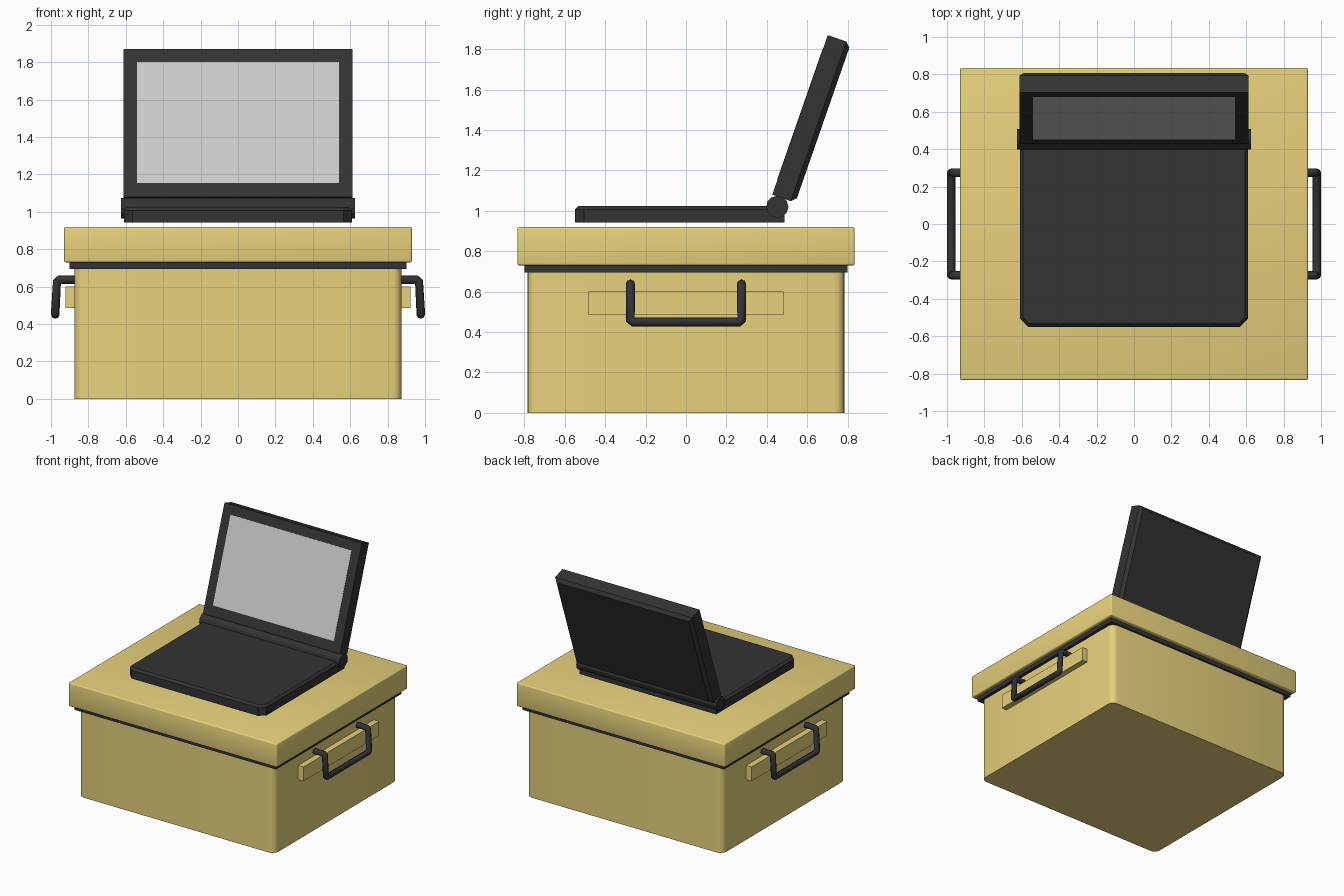
import bpy, bmesh
from math import atan2, hypot
from mathutils import Vector, Matrix

if "Cube" in bpy.data.objects:
    bpy.data.objects.remove(bpy.data.objects["Cube"])


def material(name, rgb):
    m = bpy.data.materials.new(name)
    m.diffuse_color = (*rgb, 1)
    m.use_nodes = True
    m.node_tree.nodes["Principled BSDF"].inputs["Base Color"].default_value = m.diffuse_color
    return m


TAN = material("tan", (0.80, 0.64, 0.20))
DARK = material("dark", (0.033, 0.033, 0.033))
SCREEN = material("screen_grey", (0.60, 0.60, 0.60))


def finish(bm, name, mat, smooth=False):
    bmesh.ops.recalc_face_normals(bm, faces=bm.faces)
    me = bpy.data.meshes.new(name)
    bm.to_mesh(me)
    bm.free()
    me.materials.append(mat)
    ob = bpy.data.objects.new(name, me)
    bpy.context.collection.objects.link(ob)
    if smooth:
        bpy.ops.object.select_all(action='DESELECT')
        bpy.context.view_layer.objects.active = ob
        ob.select_set(True)
        bpy.ops.object.shade_smooth_by_angle(angle=0.7)
    return ob


def box(name, lo, hi, mat, bevels=(), smooth=False):
    """Box between two corners; bevels = (edge test on ends a and b, width, segments)."""
    lo, hi = Vector(lo), Vector(hi)
    bm = bmesh.new()
    bmesh.ops.create_cube(bm, size=1)
    for v in bm.verts:
        v.co = Vector([(lo[i] + hi[i]) / 2 + v.co[i] * (hi[i] - lo[i]) for i in range(3)])
    for test, width, segments in bevels:
        edges = [e for e in bm.edges if test(e.verts[0].co, e.verts[1].co)]
        bmesh.ops.bevel(bm, geom=edges, offset=width, segments=segments,
                        profile=0.5, affect='EDGES')
    return finish(bm, name, mat, smooth)


def upright(a, b):
    return abs(a.z - b.z) > 0.01


# Storage box: body, seal strip and lid
box("box_body", (-0.875, -0.785, 0), (0.875, 0.785, 0.72), TAN,
    [(upright, 0.05, 4)], True)
box("seal_strip", (-0.9, -0.8, 0.695), (0.9, 0.8, 0.735), DARK)
box("box_lid", (-0.93, -0.835, 0.73), (0.93, 0.835, 0.92), TAN,
    [(lambda a, b: True, 0.01, 3)], True)

# Laptop base with clipped front corners and chamfered top rim
box("laptop_base", (-0.61, -0.55, 0.942), (0.61, 0.487, 1.025), DARK,
    [(lambda a, b: upright(a, b) and a.y < 0, 0.045, 1),
     (lambda a, b: min(a.z, b.z) > 1.02 and max(a.y, b.y) < 0.49
      and (a.y + b.y) / 2 < 0.48, 0.017, 1)])

# Hinge barrel
bm = bmesh.new()
bmesh.ops.create_cone(bm, cap_ends=True, segments=12, radius1=0.055, radius2=0.055,
                      depth=1.25, matrix=Matrix.Translation((0, 0.452, 1.02))
                      @ Matrix.Rotation(1.5708, 4, 'Y'))
finish(bm, "laptop_hinge", DARK)

# Tilted display: modelled upright with its front face on y = 0, then leaned back
foot, top = Vector((0.427, 1.08)), Vector((0.702, 1.870))
rise = hypot(*(top - foot))
lean = Matrix.Translation((0, *foot)) @ Matrix.Rotation(
    -atan2(top.x - foot.x, top.y - foot.y), 4, 'X')
back = 0.121
panel = box("laptop_display", (-0.612, 0, 0), (0.612, back, rise), DARK,
            [(lambda a, b: min(a.y, b.y) > back - 0.001, 0.024, 1)])
glass = box("laptop_screen", (-0.54, -0.002, 0.079), (0.54, 0.01, 0.763), SCREEN)
for ob in (panel, glass):
    ob.data.transform(lean)

# Side blocks and bent rod handles
for s, side in ((1, "right"), (-1, "left")):
    box(side + "_handle_block", (min(s * 0.86, s * 0.922), -0.482, 0.485),
        (max(s * 0.86, s * 0.922), 0.482, 0.60), TAN)

    half = [(0.865, 0.275, 0.637), (0.955, 0.275, 0.637), (0.968, 0.275, 0.625),
            (0.977, 0.275, 0.462), (0.977, 0.262, 0.45)]
    path = half + [(x, -y, z) for x, y, z in reversed(half)]
    cu = bpy.data.curves.new(side + "_handle", 'CURVE')
    cu.dimensions = '3D'
    cu.bevel_depth = 0.023
    cu.bevel_resolution = 2
    cu.use_fill_caps = True
    sp = cu.splines.new('POLY')
    sp.points.add(len(path) - 1)
    for p, (x, y, z) in zip(sp.points, path):
        p.co = (s * x, y, z, 1)
    cu.materials.append(DARK)
    ob = bpy.data.objects.new(side + "_handle", cu)
    bpy.context.collection.objects.link(ob)
    bpy.ops.object.select_all(action='DESELECT')
    bpy.context.view_layer.objects.active = ob
    ob.select_set(True)
    bpy.ops.object.convert(target='MESH')
    bpy.ops.object.shade_smooth_by_angle(angle=0.9)
